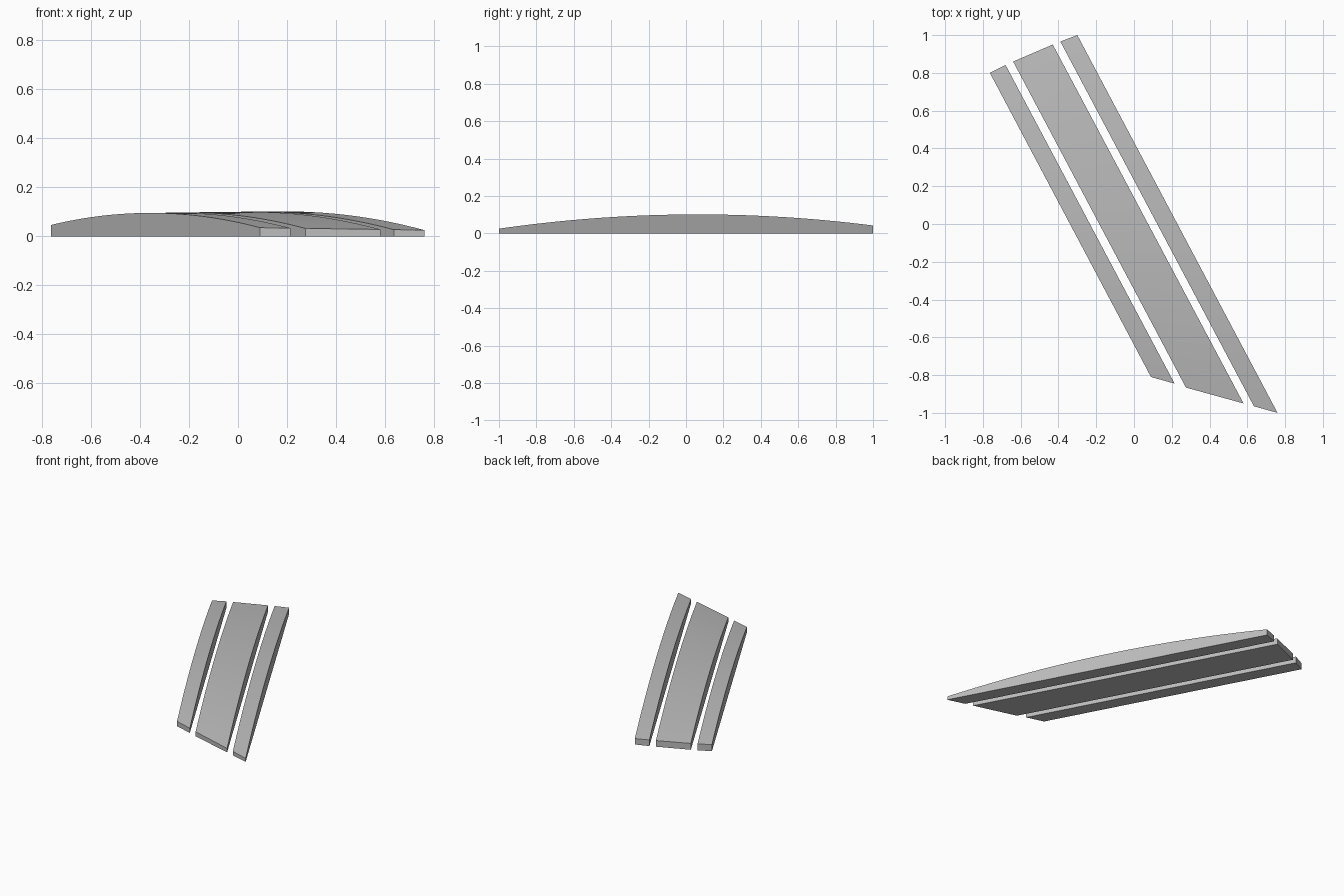
import bpy, bmesh
from mathutils import Vector

cube = bpy.data.objects.get("Cube")
if cube:
    bpy.data.objects.remove(cube, do_unlink=True)

grey = bpy.data.materials.new("plain grey")
grey.use_nodes = True
COLOUR = (0.5, 0.5, 0.5, 1)
grey.diffuse_color = COLOUR
grey.node_tree.nodes["Principled BSDF"].inputs["Base Color"].default_value = COLOUR

SEGMENTS = 32


def bowed_strip(name, left, right):
    """Slat between two edges, each (front point, back point, mid height)."""
    bm = bmesh.new()
    rings = []
    for i in range(SEGMENTS + 1):
        t = i / SEGMENTS
        ring = []
        for front, back, peak in (left, right):
            p = Vector(front).lerp(Vector(back), t)
            bow = peak - (front[2] + back[2]) / 2
            p.z += 4 * bow * t * (1 - t)
            ring += [bm.verts.new((p.x, p.y, 0)), bm.verts.new(p)]
        rings.append([ring[0], ring[1], ring[3], ring[2]])
    # top, sides and underside
    for a, b in zip(rings, rings[1:]):
        for j in range(4):
            k = (j + 1) % 4
            bm.faces.new((a[j], a[k], b[k], b[j]))
    # end caps
    bm.faces.new(rings[0])
    bm.faces.new(rings[-1])
    bmesh.ops.recalc_face_normals(bm, faces=bm.faces)
    mesh = bpy.data.meshes.new(name)
    bm.to_mesh(mesh)
    bm.free()
    mesh.materials.append(grey)
    obj = bpy.data.objects.new(name, mesh)
    bpy.context.collection.objects.link(obj)
    bpy.ops.object.select_all(action="DESELECT")
    obj.select_set(True)
    bpy.context.view_layer.objects.active = obj
    bpy.ops.object.shade_smooth_by_angle(angle=0.5)


# narrow slats either side of a wide one
bowed_strip("right_strip",
            ((0.09, -0.81, 0.035), (-0.763, 0.80, 0.046), 0.095),
            ((0.215, -0.845, 0.033), (-0.68, 0.842, 0.046), 0.096))
bowed_strip("middle_strip",
            ((0.275, -0.866, 0.032), (-0.64, 0.86, 0.045), 0.097),
            ((0.58, -0.95, 0.028), (-0.43, 0.95, 0.043), 0.1))
bowed_strip("left_strip",
            ((0.635, -0.965, 0.027), (-0.39, 0.966, 0.043), 0.1),
            ((0.76, -1.0, 0.025), (-0.30, 1.0, 0.042), 0.101))
